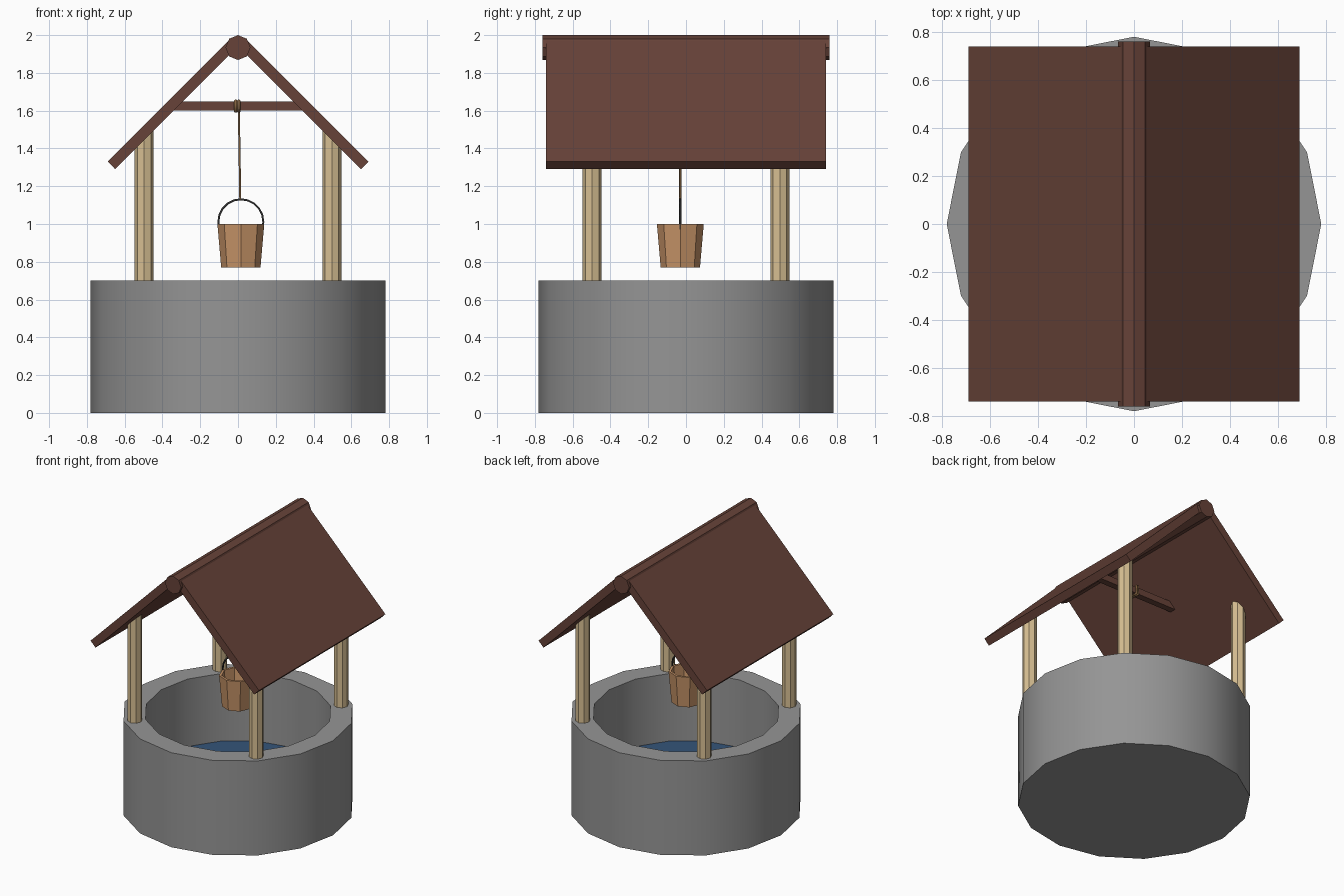
import bpy, bmesh
from math import pi, cos, sin

if "Cube" in bpy.data.objects:
    bpy.data.objects.remove(bpy.data.objects["Cube"])


def mat(name, r, g, b):
    m = bpy.data.materials.new(name)
    m.diffuse_color = (r, g, b, 1)
    m.use_nodes = True
    m.node_tree.nodes["Principled BSDF"].inputs["Base Color"].default_value = m.diffuse_color
    return m


STONE = mat("stone", 0.30, 0.30, 0.30)
WATER = mat("water", 0.035, 0.09, 0.19)
POST = mat("pale_wood", 0.68, 0.52, 0.29)
ROOF = mat("dark_wood", 0.135, 0.055, 0.04)
PAIL = mat("bucket_wood", 0.58, 0.30, 0.14)
ROPE = mat("rope", 0.22, 0.12, 0.05)
IRON = mat("iron", 0.03, 0.03, 0.03)


def finish(name, bm, material):
    bmesh.ops.recalc_face_normals(bm, faces=bm.faces)
    me = bpy.data.meshes.new(name)
    bm.to_mesh(me)
    bm.free()
    me.materials.append(material)
    ob = bpy.data.objects.new(name, me)
    bpy.context.collection.objects.link(ob)
    return ob


def lathe(name, profile, sides, material, center=(0, 0)):
    """Closed solid from (radius, z) rings, capped at both ends."""
    bm = bmesh.new()
    rings = [[bm.verts.new((center[0] + r * cos(2 * pi * i / sides),
                            center[1] + r * sin(2 * pi * i / sides), z))
              for i in range(sides)] for r, z in profile]
    for a, b in zip(rings, rings[1:]):
        for i in range(sides):
            j = (i + 1) % sides
            bm.faces.new((a[i], a[j], b[j], b[i]))
    bm.faces.new(rings[0])
    bm.faces.new(rings[-1])
    return finish(name, bm, material)


def prism(name, outline, y0, y1, material):
    """Extrude an (x, z) outline along y."""
    bm = bmesh.new()
    face = bm.faces.new([bm.verts.new((x, y0, z)) for x, z in outline])
    new = bmesh.ops.extrude_face_region(bm, geom=[face])["geom"]
    bmesh.ops.translate(bm, vec=(0, y1 - y0, 0),
                        verts=[v for v in new if isinstance(v, bmesh.types.BMVert)])
    return finish(name, bm, material)


def tube(name, points, radius, material, cyclic=False):
    cu = bpy.data.curves.new(name, 'CURVE')
    cu.dimensions = '3D'
    cu.bevel_depth = radius
    cu.bevel_resolution = 1
    cu.use_fill_caps = True
    sp = cu.splines.new('POLY')
    sp.points.add(len(points) - 1)
    for p, co in zip(sp.points, points):
        p.co = (*co, 1)
    sp.use_cyclic_u = cyclic
    cu.materials.append(material)
    ob = bpy.data.objects.new(name, cu)
    bpy.context.collection.objects.link(ob)
    return ob


# Stone well ring with a closed base
well = lathe("well_wall", [(0.78, 0), (0.78, 0.70), (0.63, 0.70), (0.63, 0.12)], 16, STONE)
bpy.context.view_layer.objects.active = well
well.select_set(True)
bpy.ops.object.shade_smooth_by_angle(angle=pi / 6)

# Water surface
lathe("water", [(0.635, 0.17), (0.635, 0.20)], 16, WATER)

# Four posts, tops cut to the roof slope
for sx, side in ((-1, "left"), (1, "right")):
    for sy, end in ((-1, "front"), (1, "back")):
        post = lathe(f"{end}_{side}_post", [(0.05, 0.69), (0.05, 1.5)], 8, POST,
                     (sx * 0.497, sy * 0.497))
        for v in post.data.vertices:
            if v.co.z > 1:
                v.co.z = 1.97 - abs(v.co.x)

    # Roof panel
    prism(f"{side}_roof_panel",
          [(sx * x, z) for x, z in ((0.69, 1.33), (0.65, 1.29), (0, 1.94), (0.04, 1.98))],
          -0.74, 0.74, ROOF)

# Ridge pole
prism("ridge_pole", [(0.066 * sin(i * pi / 4), 1.934 + 0.066 * cos(i * pi / 4))
                     for i in range(8)], -0.76, 0.76, ROOF)

# Crossbar with ends mitred into the roof
prism("crossbar", [(-0.36, 1.60), (0.36, 1.60), (0.31, 1.648), (-0.31, 1.648)],
      -0.024, 0.024, ROOF)

# Hollow bucket
BX, BY = 0.015, -0.03
lathe("bucket", [(0.104, 0.77), (0.124, 1.0), (0.106, 1.0), (0.088, 0.79)], 8, PAIL, (BX, BY))

# Bucket handle
arch = [(BX + 0.119 * cos(i * pi / 10), BY, 1.012 + 0.119 * sin(i * pi / 10)) for i in range(11)]
tube("bucket_handle", [(BX + 0.116, BY, 0.97)] + arch + [(BX - 0.116, BY, 0.97)], 0.006, IRON)

# Rope and its windings round the crossbar
tube("rope", [(0.004, -0.03, 1.63), (0.012, BY, 1.128)], 0.006, ROPE)
for n, x in enumerate((-0.012, 0.004)):
    tube(f"rope_winding_{n + 1}", [(x, -0.03, 1.594), (x, 0.03, 1.594),
                                   (x, 0.03, 1.654), (x, -0.03, 1.654)], 0.008, ROPE, True)
